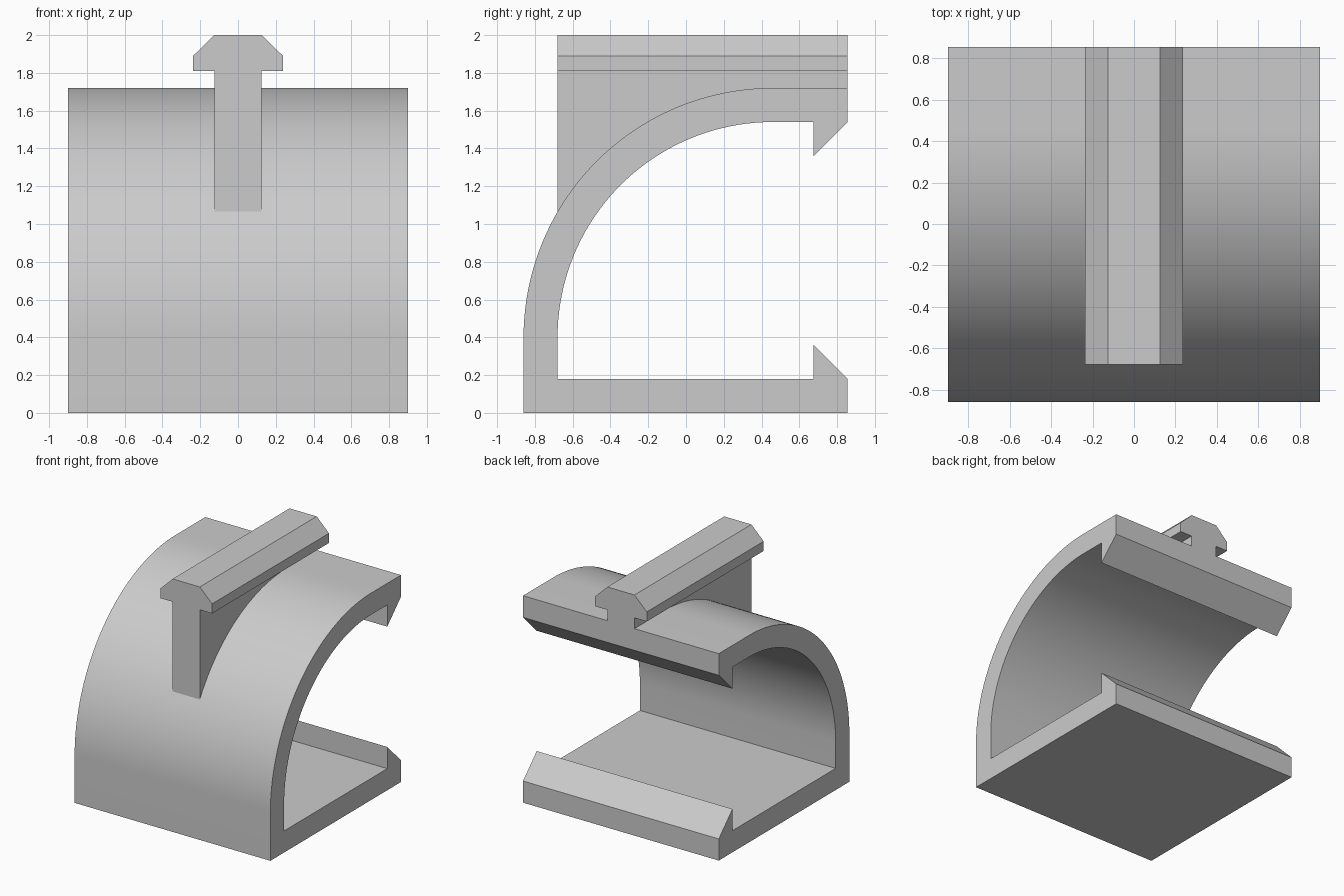
import bpy, bmesh, math
from mathutils import Vector

cube = bpy.data.objects.get("Cube")
if cube:
    bpy.data.objects.remove(cube, do_unlink=True)

grey = bpy.data.materials.new("light grey")
grey.use_nodes = True
grey.diffuse_color = (0.6, 0.6, 0.6, 1)
grey.node_tree.nodes["Principled BSDF"].inputs["Base Color"].default_value = (0.6, 0.6, 0.6, 1)

HALF_WIDTH = 0.9
BACK, FRONT = 0.855, -0.86
WALL = 0.18
CENTRE_Y, CENTRE_Z, RADIUS = 0.46, 0.40, 1.32


def arc(radius, start, end, steps=40):
    """Points of the bend, angles in degrees from +y towards +z."""
    angles = [math.radians(start + (end - start) * i / steps) for i in range(steps + 1)]
    return [(CENTRE_Y + radius * math.cos(a), CENTRE_Z + radius * math.sin(a)) for a in angles]


def extrude(name, points, place, move):
    """Turn a flat outline into a solid part."""
    bm = bmesh.new()
    face = bm.faces.new([bm.verts.new(place(*p)) for p in points])
    new = bmesh.ops.extrude_face_region(bm, geom=[face])["geom"]
    verts = [v for v in new if isinstance(v, bmesh.types.BMVert)]
    bmesh.ops.translate(bm, verts=verts, vec=Vector(move))
    bmesh.ops.recalc_face_normals(bm, faces=bm.faces)
    mesh = bpy.data.meshes.new(name)
    bm.to_mesh(mesh)
    bm.free()
    mesh.materials.append(grey)
    obj = bpy.data.objects.new(name, mesh)
    bpy.context.collection.objects.link(obj)
    bpy.ops.object.select_all(action="DESELECT")
    obj.select_set(True)
    bpy.context.view_layer.objects.active = obj
    bpy.ops.object.shade_smooth_by_angle(angle=math.radians(30))
    return obj


def side_part(name, points, half):
    return extrude(name, points, lambda y, z: (-half, y, z), (2 * half, 0, 0))


# Curved clip with a hooked lip on each open edge
top = CENTRE_Z + RADIUS
hook_y = BACK - WALL
clip = [(FRONT, 0)] + arc(RADIUS, 180, 90)
clip += [(BACK, top), (BACK, top - WALL), (hook_y, top - 2 * WALL), (hook_y, top - WALL)]
clip += arc(RADIUS - WALL, 90, 180)
clip += [(FRONT + WALL, WALL), (hook_y, WALL), (hook_y, 2 * WALL), (BACK, WALL), (BACK, 0)]
side_part("curved_clip", clip, HALF_WIDTH)

# Rail web, its lower edge sunk slightly into the bend
STEM, HEAD, HEAD_Z = 0.125, 0.238, 1.81
rail_front = -0.68
sunk = RADIUS - 0.02
start = 180 - math.degrees(math.acos((CENTRE_Y - rail_front) / sunk))
web = [(BACK, HEAD_Z), (rail_front, HEAD_Z)] + arc(sunk, start, 90)
web += [(BACK, CENTRE_Z + sunk)]
side_part("rail_web", web, STEM)

# Chamfered rail head
half = [(HEAD, HEAD_Z), (HEAD, 1.89), (STEM, 2.0)]
head = half + [(-x, z) for x, z in reversed(half)]
extrude("rail_head", head, lambda x, z: (x, rail_front, z), (0, BACK - rail_front, 0))
